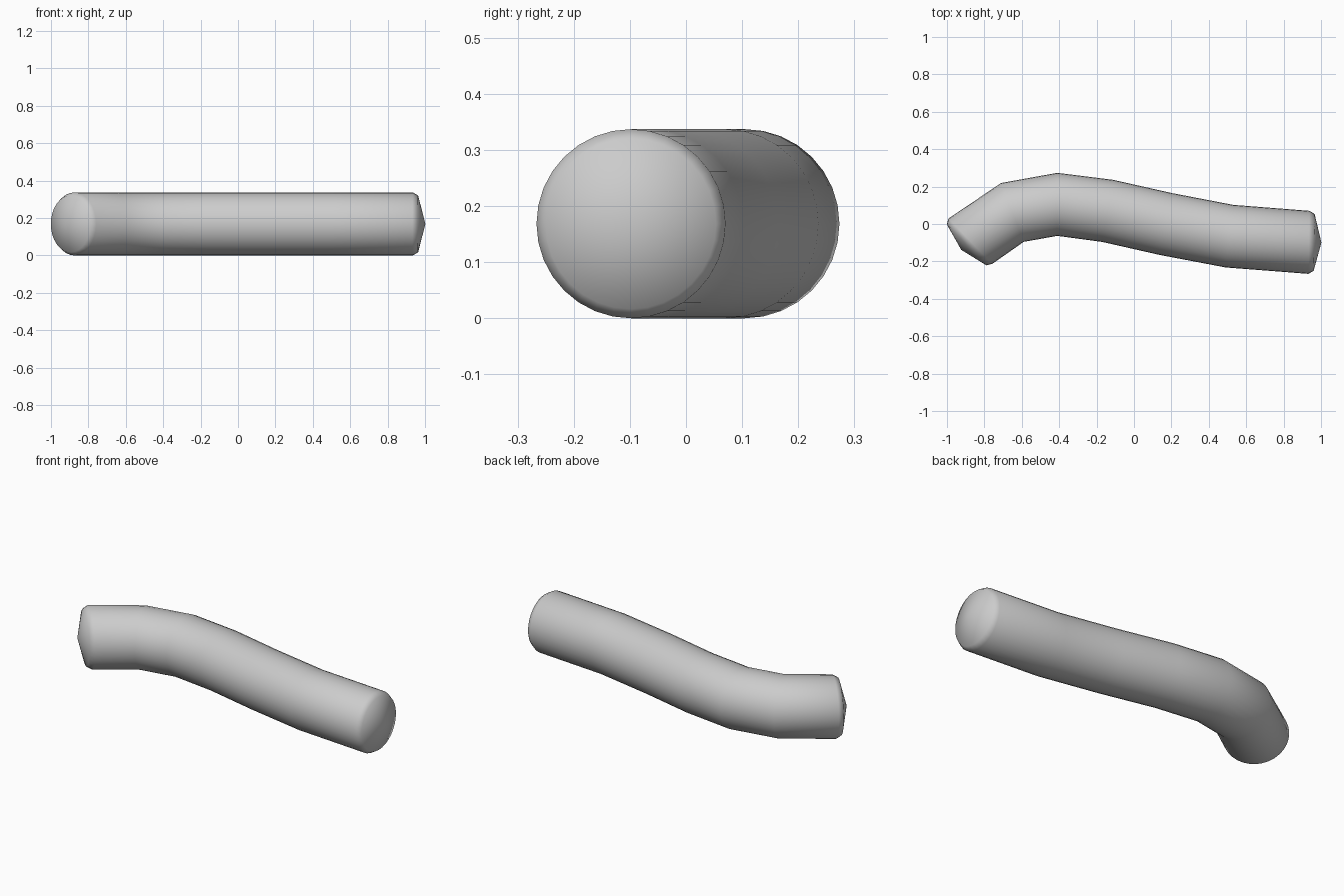
import bpy, bmesh, math

if "Cube" in bpy.data.objects:
    bpy.data.objects.remove(bpy.data.objects["Cube"])

R = 0.1685     # tube radius, resting on z = 0
SIDES = 32

# Cross-sections along the bend: centre x, centre y, heading in degrees
stations = [(-0.875, -0.092, 44), (-0.65, 0.062, 21), (-0.41, 0.105, 0),
            (-0.14, 0.070, -10), (0.17, 0.0, -12), (0.51, -0.065, -7),
            (0.935, -0.098, -1)]
CAP_RIM, RIM_R, CAP_TIP = 0.028, 0.152, 0.067


def shift(station, d):
    x, y, a = station
    t = math.radians(a)
    return (x + d * math.cos(t), y + d * math.sin(t), a)


def add_ring(bm, station, radius):
    x, y, a = station
    t = math.radians(a)
    ring = []
    for i in range(SIDES):
        p = 2 * math.pi * i / SIDES
        s = radius * math.cos(p)
        ring.append(bm.verts.new((x - s * math.sin(t), y + s * math.cos(t),
                                  R + radius * math.sin(p))))
    return ring


bm = bmesh.new()
first, last = stations[0], stations[-1]

# Body rings with a narrower rim at both ends
rings = [add_ring(bm, shift(first, -CAP_RIM), RIM_R)]
rings += [add_ring(bm, s, R) for s in stations]
rings.append(add_ring(bm, shift(last, CAP_RIM), RIM_R))
for a, b in zip(rings, rings[1:]):
    for i in range(SIDES):
        j = (i + 1) % SIDES
        bm.faces.new((a[i], a[j], b[j], b[i]))

# Shallow conical end caps
for ring, station, d in ((rings[0], first, -CAP_TIP), (rings[-1], last, CAP_TIP)):
    x, y, _ = shift(station, d)
    tip = bm.verts.new((x, y, R))
    for i in range(SIDES):
        bm.faces.new((ring[i], ring[(i + 1) % SIDES], tip))

bmesh.ops.recalc_face_normals(bm, faces=bm.faces)
for f in bm.faces:
    f.smooth = True

mesh = bpy.data.meshes.new("bent_tube")
bm.to_mesh(mesh)
bm.free()
bpy.context.collection.objects.link(bpy.data.objects.new("bent_tube", mesh))
